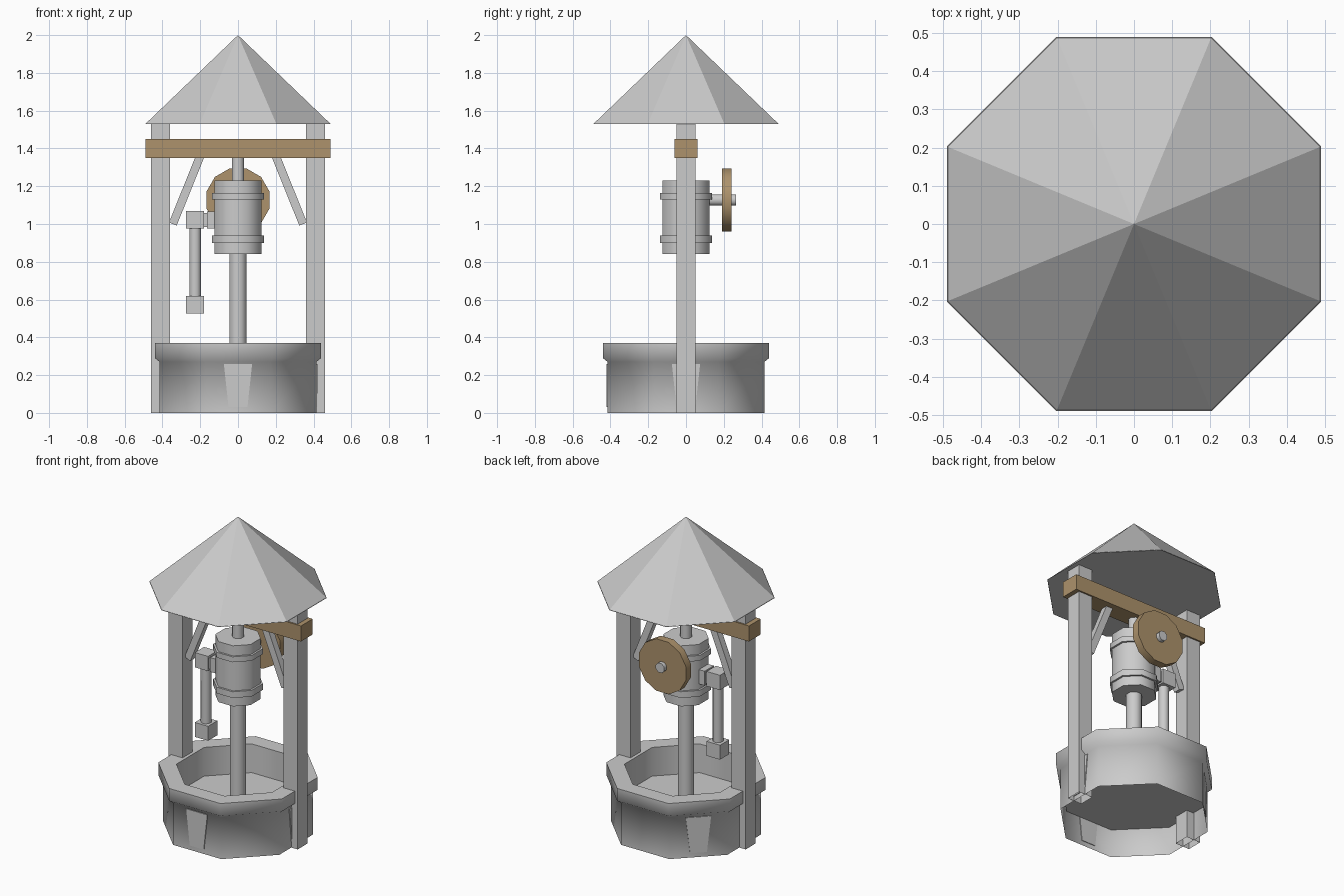
import bpy, bmesh, math
from mathutils import Matrix, Vector

cube = bpy.data.objects.get("Cube")
if cube:
    bpy.data.objects.remove(cube, do_unlink=True)


def make_material(name, color):
    mat = bpy.data.materials.new(name)
    mat.use_nodes = True
    mat.diffuse_color = color
    mat.node_tree.nodes["Principled BSDF"].inputs["Base Color"].default_value = color
    return mat


GRAY = make_material("light gray", (0.6, 0.6, 0.6, 1))
WOOD = make_material("brown wood", (0.42, 0.29, 0.15, 1))


def finish(name, bm, mat, smooth=None, fix=True):
    if fix:
        bmesh.ops.recalc_face_normals(bm, faces=bm.faces)
    mesh = bpy.data.meshes.new(name)
    bm.to_mesh(mesh)
    bm.free()
    mesh.materials.append(mat)
    obj = bpy.data.objects.new(name, mesh)
    bpy.context.collection.objects.link(obj)
    if smooth:
        bpy.ops.object.select_all(action="DESELECT")
        obj.select_set(True)
        bpy.context.view_layer.objects.active = obj
        bpy.ops.object.shade_smooth_by_angle(angle=math.radians(smooth))
    return obj


def box(name, lo, hi, mat=GRAY, open_bottom=False):
    lo, hi = Vector(lo), Vector(hi)
    bm = bmesh.new()
    bmesh.ops.create_cube(bm, size=1)
    for v in bm.verts:
        v.co = Vector(a * b for a, b in zip(v.co, hi - lo)) + (lo + hi) / 2
    if open_bottom:
        under = [f for f in bm.faces if f.normal.z < -0.5]
        bmesh.ops.delete(bm, geom=under, context="FACES_ONLY")
    return finish(name, bm, mat, fix=not open_bottom)


def lathe(name, profile, sides=8, mat=GRAY, smooth=60, caps=True, matrix=Matrix()):
    """Turn (apothem, height) points into a prism with flats on the axes."""
    bm = bmesh.new()
    rings = []
    for apothem, z in profile:
        r = apothem / math.cos(math.pi / sides)
        angles = [(i + 0.5) * math.tau / sides for i in range(sides)]
        rings.append([bm.verts.new((r * math.cos(a), r * math.sin(a), z)) for a in angles])
    for low, high in zip(rings, rings[1:]):
        for i in range(sides):
            j = (i + 1) % sides
            bm.faces.new((low[i], low[j], high[j], high[i]))
    if caps:
        bm.faces.new(rings[0][::-1])
        bm.faces.new(rings[-1])
    bmesh.ops.remove_doubles(bm, verts=bm.verts, dist=0.0001)
    bm.transform(matrix)
    return finish(name, bm, mat, smooth, fix=caps)


def cylinder(name, radius, z0, z1, **kw):
    return lathe(name, [(radius, z0), (radius, z1)], **kw)


# Stone basin: open shell with a lip, and a raised floor inside
lathe("basin_wall", [(0.415, 0), (0.415, 0.27), (0.44, 0.29), (0.44, 0.37),
                     (0.34, 0.37), (0.34, 0.185)], caps=False)
cylinder("basin_floor", 0.41, 0.18, 0.185)

# Tapered plates on the basin wall
for side, degrees in (("front", 0), ("left", 90), ("back_right", 225)):
    bm = bmesh.new()
    bmesh.ops.create_cube(bm, size=1)
    for v in bm.verts:
        top = v.co.z > 0
        v.co = (math.copysign(0.075 if top else 0.05, v.co.x),
                -0.42 if v.co.y < 0 else -0.411,
                0.26 if top else 0.03)
    bm.transform(Matrix.Rotation(math.radians(degrees), 4, "Z"))
    finish(side + "_wall_plate", bm, GRAY)

# Posts and diagonal braces, one of each per side
for side, s in (("left", 1), ("right", -1)):
    x0, x1 = sorted((s * 0.36, s * 0.46))
    box(side + "_post", (x0, -0.05, 0), (x1, 0.05, 1.53), open_bottom=True)
    foot, head = Vector((s * 0.345, 0, 1.0)), Vector((s * 0.2, 0, 1.36))
    brace = box(side + "_brace", (-0.022, -0.022, 0), (0.022, 0.022, (head - foot).length))
    turn = (head - foot).to_track_quat("Z", "Y").to_matrix().to_4x4()
    brace.data.transform(Matrix.Translation(foot) @ turn)

# Cross beam and roof
box("cross_beam", (-0.49, -0.06, 1.35), (0.49, 0.06, 1.45), WOOD)
lathe("roof", [(0.49, 1.53), (0, 2)], smooth=None, caps=False)
cylinder("roof_underside", 0.489, 1.53, 1.532, smooth=None)

# Pump body with its bands and rods
cylinder("pump_body", 0.125, 0.84, 1.23)
cylinder("lower_band", 0.137, 0.9, 0.94)
cylinder("upper_band", 0.137, 1.13, 1.165)
cylinder("lower_pipe", 0.045, 0.185, 0.85)
cylinder("upper_rod", 0.032, 1.22, 1.36)

# Hand wheel on its axle, behind the pump
to_back = Matrix.Translation((0, 0, 1.127)) @ Matrix.Rotation(-math.pi / 2, 4, "X")
cylinder("hand_wheel", 0.167, 0.19, 0.24, sides=12, mat=WOOD, matrix=to_back)
cylinder("wheel_axle", 0.03, 0.11, 0.265, matrix=to_back)

# Spout: flange, neck, elbow, down pipe and nozzle
box("spout_flange", (-0.165, -0.047, 0.975), (-0.11, 0.047, 1.067))
box("spout_neck", (-0.185, -0.037, 0.985), (-0.16, 0.037, 1.057))
box("spout_elbow", (-0.275, -0.047, 0.975), (-0.18, 0.047, 1.07))
cylinder("spout_pipe", 0.03, 0.61, 0.98, matrix=Matrix.Translation((-0.227, 0, 0)))
box("spout_nozzle", (-0.275, -0.047, 0.527), (-0.18, 0.047, 0.62))
